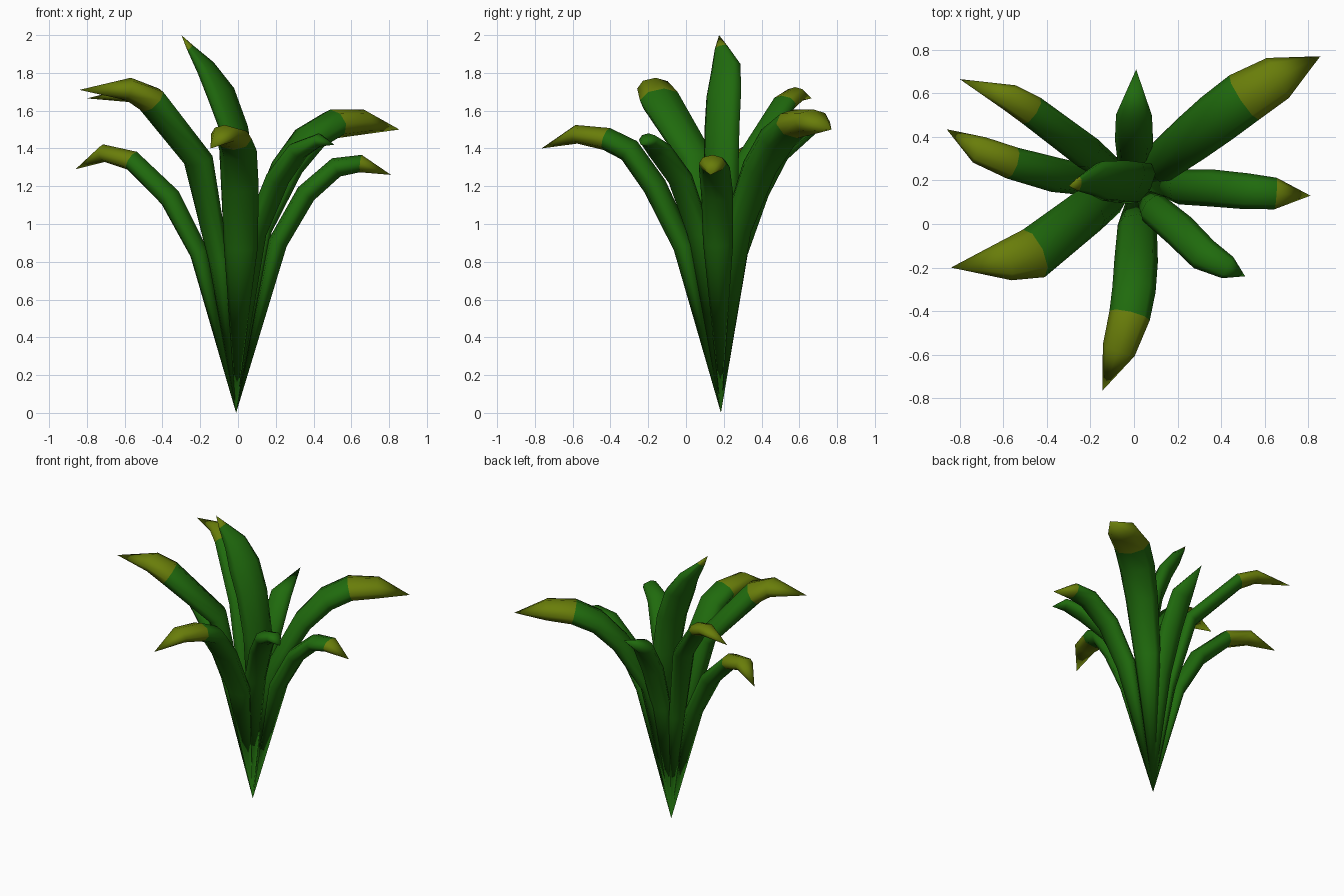
import bpy, bmesh, math
from mathutils import Vector, Matrix

if "Cube" in bpy.data.objects:
    bpy.data.objects.remove(bpy.data.objects["Cube"])

ROOT = Vector((-0.01, 0.185, 0.0))
SIDES = 8
UP = Vector((0, 0, 1))


def material(name, rgb):
    m = bpy.data.materials.new(name)
    m.diffuse_color = (*rgb, 1)
    m.use_nodes = True
    m.node_tree.nodes["Principled BSDF"].inputs["Base Color"].default_value = m.diffuse_color
    return m


GREEN = material("leaf green", (0.014, 0.145, 0.004))
YELLOW = material("tip yellow green", (0.14, 0.205, 0.003))


def leaf(name, rings, tip, tip_from=None, roll=0, thick=0.64):
    """Lens-section blade from the shared root through rings (x, y, z, width)
    to a pointed tip; faces beyond ring number tip_from are yellow."""
    tip = Vector(tip)
    path = [ROOT] + [Vector(r[:3]) for r in rings] + [tip]
    bm = bmesh.new()
    loops = []
    for i, r in enumerate(rings, 1):
        t = ((path[i] - path[i - 1]).normalized()
             + (path[i + 1] - path[i]).normalized()).normalized()
        out = t + 0.4 * (tip - ROOT)
        side = out.cross(UP).normalized()
        side = (side - t * side.dot(t)).normalized()
        side = Matrix.Rotation(math.radians(roll), 3, t) @ side
        nrm = side.cross(t)
        loop = []
        for k in range(SIDES):
            a = 2 * math.pi * k / SIDES
            loop.append(bm.verts.new(path[i] + r[3] / 2 * (
                side * math.cos(a) + nrm * thick * math.sin(a))))
        loops.append(loop)
    root_v, tip_v = bm.verts.new(ROOT), bm.verts.new(tip)
    last = len(loops)
    for k in range(SIDES):
        n = (k + 1) % SIDES
        bm.faces.new((root_v, loops[0][n], loops[0][k]))
        for j in range(last - 1):
            a, b = loops[j], loops[j + 1]
            f = bm.faces.new((a[k], a[n], b[n], b[k]))
            if tip_from and j + 1 >= tip_from:
                f.material_index = 1
        f = bm.faces.new((loops[-1][k], loops[-1][n], tip_v))
        if tip_from:
            f.material_index = 1
    bmesh.ops.recalc_face_normals(bm, faces=bm.faces[:])
    for f in bm.faces:
        f.smooth = True
    me = bpy.data.meshes.new(name)
    bm.to_mesh(me)
    bm.free()
    me.materials.append(GREEN)
    me.materials.append(YELLOW)
    bpy.context.collection.objects.link(bpy.data.objects.new(name, me))


# upright leaf in the middle, twisted to face the front right
leaf("centre_leaf", [(0.03, 0.185, 1.22, 0.21), (-0.02, 0.19, 1.5, 0.22),
                     (-0.09, 0.2, 1.69, 0.22), (-0.17, 0.21, 1.825, 0.17),
                     (-0.255, 0.185, 1.935, 0.07)], (-0.3, 0.175, 2.0), 5,
     roll=-28, thick=0.5)
# leaves on the right
leaf("back_right_leaf", [(0.11, 0.27, 0.97, 0.18), (0.26, 0.39, 1.3, 0.22),
                         (0.38, 0.485, 1.455, 0.24),
                         (0.505, 0.58, 1.53, 0.245), (0.66, 0.67, 1.54, 0.21)],
     (0.855, 0.77, 1.5), 4)
leaf("right_leaf", [(0.21, 0.17, 0.9, 0.16), (0.36, 0.165, 1.16, 0.17),
                    (0.52, 0.15, 1.3, 0.165), (0.65, 0.14, 1.32, 0.145)],
     (0.81, 0.13, 1.26), 4)
leaf("front_right_leaf", [(0.09, 0.07, 0.95, 0.15), (0.21, -0.03, 1.24, 0.16),
                          (0.32, -0.14, 1.39, 0.155), (0.43, -0.2, 1.445, 0.11)],
     (0.51, -0.24, 1.42))
# leaf towards the front
leaf("front_leaf", [(0.015, -0.01, 0.88, 0.18), (0.01, -0.165, 1.2, 0.2),
                    (0.0, -0.3, 1.39, 0.2),
                    (-0.02, -0.42, 1.45, 0.19), (-0.07, -0.58, 1.475, 0.155)],
     (-0.145, -0.765, 1.4), 4)
# leaves on the left
leaf("front_left_leaf", [(-0.1, 0.12, 0.8, 0.15), (-0.21, 0.06, 1.34, 0.21),
                         (-0.46, -0.135, 1.655, 0.24), (-0.58, -0.165, 1.715, 0.19)],
     (-0.84, -0.2, 1.71), 3)
leaf("left_leaf", [(-0.205, 0.2, 0.845, 0.14), (-0.36, 0.225, 1.14, 0.16),
                   (-0.56, 0.28, 1.335, 0.15), (-0.71, 0.34, 1.375, 0.13)],
     (-0.86, 0.435, 1.29), 3, thick=0.72)
leaf("back_left_leaf", [(-0.1, 0.245, 0.8, 0.12), (-0.21, 0.325, 1.33, 0.155),
                        (-0.47, 0.52, 1.64, 0.145), (-0.57, 0.58, 1.685, 0.125)],
     (-0.8, 0.665, 1.665), 3)
# leaf towards the back
leaf("back_leaf", [(0.0, 0.28, 0.85, 0.15), (0.0, 0.385, 1.17, 0.175),
                   (0.0, 0.5, 1.38, 0.165)], (0.01, 0.71, 1.5))
